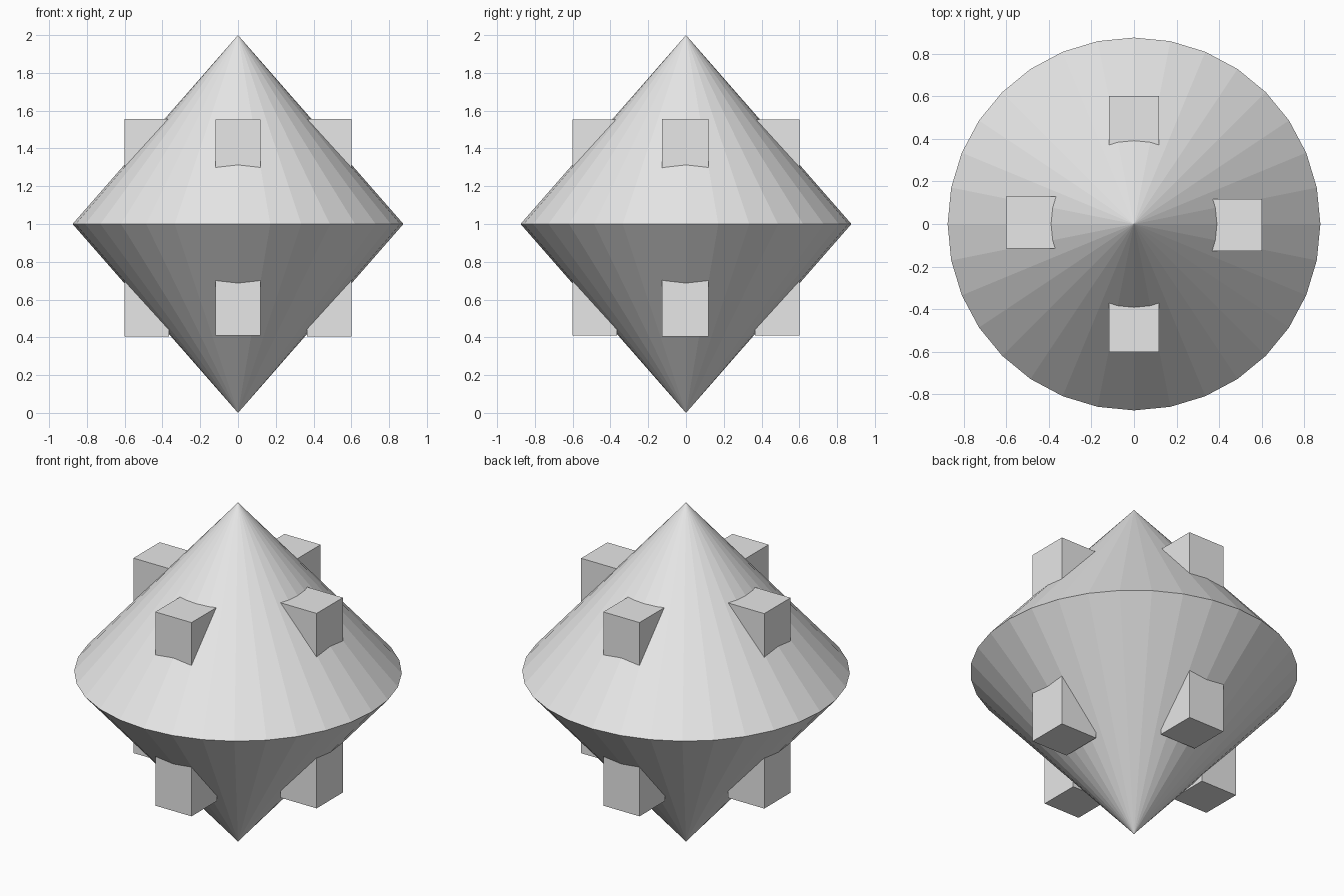
import bpy

RADIUS, SIDES = 0.876, 32

cube = bpy.data.objects.get("Cube")
if cube:
    bpy.data.objects.remove(cube, do_unlink=True)

grey = bpy.data.materials.new("light_grey")
grey.use_nodes = True
colour = (0.8, 0.8, 0.8, 1)
grey.diffuse_color = colour
grey.node_tree.nodes["Principled BSDF"].inputs["Base Color"].default_value = colour


def finish(name):
    obj = bpy.context.object
    obj.name = name
    obj.data.materials.append(grey)
    return obj


# Double cone body: a ring of points at mid height joined to two tips
bpy.ops.mesh.primitive_circle_add(vertices=SIDES, radius=RADIUS, location=(0, 0, 1))
body = finish("double_cone_body")
ring = [v.co[:] for v in body.data.vertices]
top, bottom = SIDES, SIDES + 1
faces = []
for i in range(SIDES):
    j = (i + 1) % SIDES
    faces += [(i, j, top), (j, i, bottom)]
body.data.clear_geometry()
body.data.from_pydata(ring + [(0, 0, 1), (0, 0, -1)], [], faces)
body.data.update()

# Make sure the cone faces point outward
if body.data.polygons[0].normal.z < 0:
    body.data.flip_normals()


# Four upright posts, whose ends break out through the cones as blocks
def post(name, low, high):
    size = [h - l for l, h in zip(low, high)]
    centre = [(h + l) / 2 for l, h in zip(low, high)]
    bpy.ops.mesh.primitive_cube_add(size=1, location=centre)
    obj = finish(name)
    for v in obj.data.vertices:
        v.co = [c * s for c, s in zip(v.co, size)]


post("front_post", (-0.118, -0.602, 0.41), (0.118, -0.365, 1.553))
post("back_post", (-0.118, 0.365, 0.41), (0.118, 0.602, 1.553))
post("left_post", (0.365, -0.127, 0.405), (0.602, 0.118, 1.555))
post("right_post", (-0.602, -0.115, 0.405), (-0.365, 0.13, 1.555))
